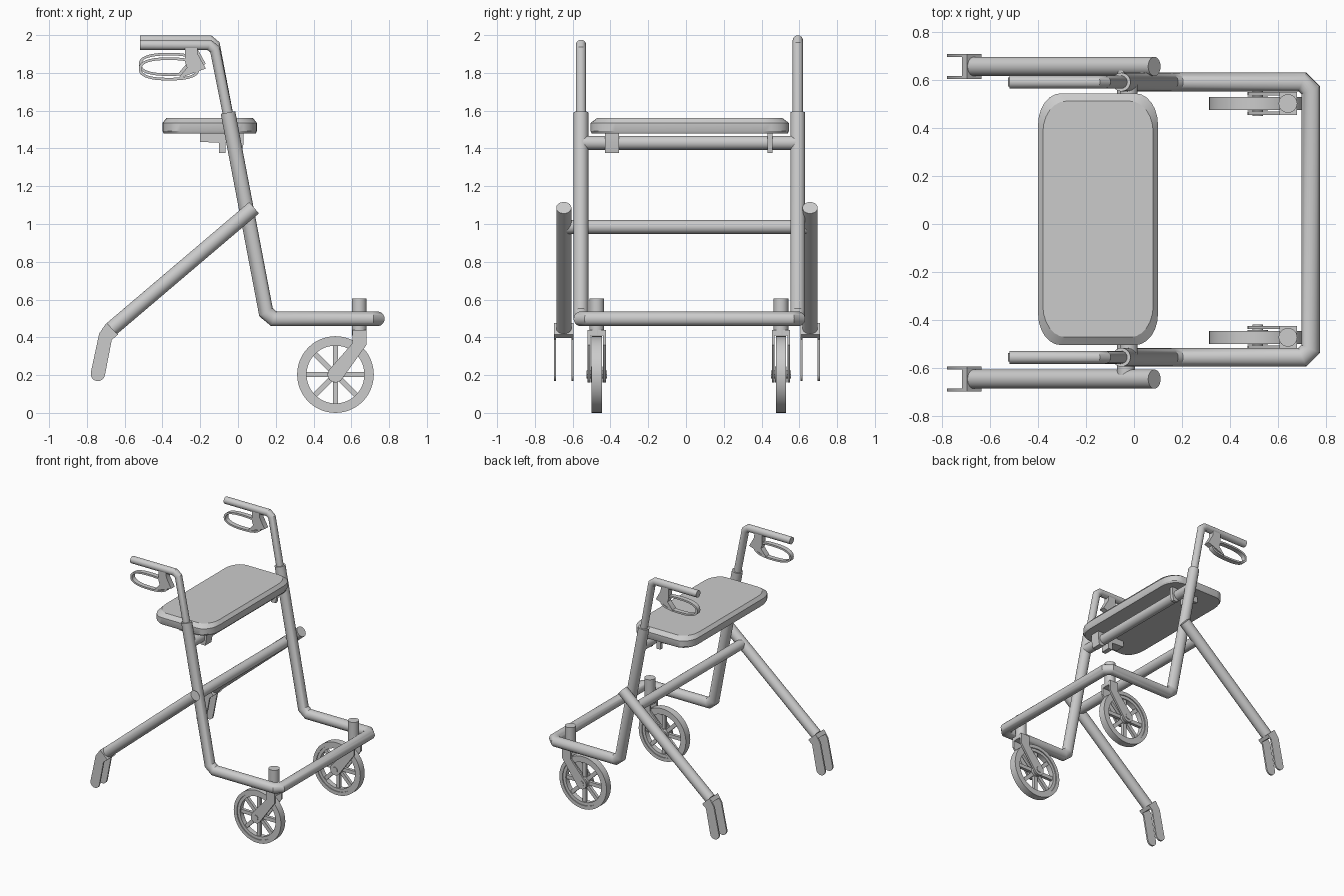
import bpy, bmesh, math
from mathutils import Vector

if "Cube" in bpy.data.objects:
    bpy.data.objects.remove(bpy.data.objects["Cube"])


def loft(name, rings, cyclic=False):
    """Skin a list of equal-length point loops; cap the ends unless cyclic."""
    bm = bmesh.new()
    vs = [[bm.verts.new(p) for p in ring] for ring in rings]
    n = len(vs[0])
    for k in range(len(vs) if cyclic else len(vs) - 1):
        a, b = vs[k], vs[(k + 1) % len(vs)]
        for i in range(n):
            j = (i + 1) % n
            bm.faces.new((a[i], a[j], b[j], b[i]))
    if not cyclic:
        bm.faces.new(vs[0])
        bm.faces.new(vs[-1])
    bmesh.ops.recalc_face_normals(bm, faces=bm.faces)
    me = bpy.data.meshes.new(name)
    bm.to_mesh(me)
    bm.free()
    ob = bpy.data.objects.new(name, me)
    bpy.context.collection.objects.link(ob)
    return ob


def tube(name, pts, r, n=24):
    """Round tube with true mitred corners along a polyline."""
    pts = [Vector(p) for p in pts]
    d = (pts[1] - pts[0]).normalized()
    u = d.orthogonal().normalized()
    w = d.cross(u)
    ring = [pts[0] + r * (math.cos(t) * u + math.sin(t) * w)
            for t in (2 * math.pi * i / n for i in range(n))]
    rings = [ring]
    for k in range(1, len(pts)):
        d = (pts[k] - pts[k - 1]).normalized()
        m = d
        if k < len(pts) - 1:
            m = d + (pts[k + 1] - pts[k]).normalized()
        ring = [p + d * ((pts[k] - p).dot(m) / d.dot(m)) for p in ring]
        rings.append(ring)
    return loft(name, rings)


def chamfer(pts, c):
    """Cut each inner corner of a polyline into two points."""
    pts = [Vector(p) for p in pts]
    out = [pts[0]]
    for a, p, b in zip(pts, pts[1:], pts[2:]):
        out += [p + (a - p).normalized() * c, p + (b - p).normalized() * c]
    return out + [pts[-1]]


def prism(name, prof, y0, y1):
    """Extrude an x-z outline between two y values."""
    return loft(name, [[(x, y, z) for x, z in prof] for y in (y0, y1)])


def arc(cx, cz, r, a0, a1, n=8):
    return [(cx + r * math.cos(math.radians(a0 + (a1 - a0) * i / n)),
             cz + r * math.sin(math.radians(a0 + (a1 - a0) * i / n))) for i in range(n + 1)]


def oval(cx, y, cz, rx, rz, n=48, e=1.0):
    out = []
    for i in range(n):
        c, s = math.cos(2 * math.pi * i / n), math.sin(2 * math.pi * i / n)
        out.append((cx + rx * math.copysign(abs(c) ** e, c), y,
                    cz + rz * math.copysign(abs(s) ** e, s)))
    return out


def band(name, cx, cy, cz, outer, inner, h, e=1.0):
    """Flat ring around the y axis with (rx, rz) outer and inner radii."""
    return loft(name, [oval(cx, cy + y, cz, *rr, e=e) for rr, y in
                       ((outer, -h), (outer, h), (inner, h), (inner, -h))], cyclic=True)


YC = 0.018
YL, YR = YC - 0.574, YC + 0.574

# Main frame: both uprights, lower arms and the front bar in one bent tube
tube("main_frame", chamfer([(-0.053, YL, 1.59), (0.155, YL, 0.498), (0.737, YL, 0.498),
                            (0.737, YR, 0.498), (0.155, YR, 0.498), (-0.053, YR, 1.59)], 0.035), 0.039)
# Cross bars
tube("leg_cross_bar", [(-0.033, -0.645, 0.985), (-0.033, 0.655, 0.985)], 0.037)
tube("seat_cross_bar", [(-0.022, YL, 1.43), (-0.022, YR, 1.43)], 0.037)


# Seat cushion with rounded corners and bevelled rim
def seat_ring(z, ix, iy):
    hx, hy, rx, ry = 0.25 - ix, 0.525 - iy, 0.095, 0.13
    ring = []
    for sx, sy, a0 in ((1, 1, 0), (-1, 1, 90), (-1, -1, 180), (1, -1, 270)):
        for i in range(7):
            t = math.radians(a0 + 15 * i)
            ring.append((-0.15 + sx * (hx - rx) + rx * math.cos(t),
                         0.02 + sy * (hy - ry) + ry * math.sin(t), z))
    return ring


loft("seat", [seat_ring(1.48, 0.006, 0.006), seat_ring(1.492, 0, 0),
              seat_ring(1.535, 0, 0), seat_ring(1.56, 0.02, 0.033)])

# Seat brackets hooked around the cross bar
hook = [(-0.20, 1.485), (-0.20, 1.435), (-0.10, 1.43), (-0.10, 1.375), (-0.065, 1.375),
        (-0.065, 1.43), (-0.02, 1.45), (-0.02, 1.375), (0.02, 1.375), (0.03, 1.43), (0.03, 1.485)]
prism("seat_bracket_left", hook, -0.43, -0.355)
prism("seat_bracket_right", hook, 0.432, 0.458)

for side, s in (("left", -1), ("right", 1)):
    # Push handle
    y = YC + s * 0.574
    top = 1.960 + s * 0.012
    tube("handle_" + side, chamfer([(-0.52, y, top), (-0.127, y, top), (-0.045, y, 1.54)], 0.025), 0.027)
    # Brake mount and loop lever
    prism("brake_mount_" + side,
          [(x, z + top) for x, z in ((-0.28, 0), (-0.215, 0), (-0.212, -0.05), (-0.17, -0.125),
                                     (-0.20, -0.135), (-0.28, -0.165), (-0.315, -0.18),
                                     (-0.31, -0.168), (-0.27, -0.12), (-0.28, -0.09))],
          y - 0.022, y + 0.022)
    band("brake_lever_" + side, -0.365, y, top - 0.127, (0.16, 0.061), (0.145, 0.047), 0.018, e=0.8)

    # Rear leg
    y = 0.005 + s * 0.652
    tube("rear_leg_" + side, [(0.085, y, 1.086), (-0.668, y, 0.446)], 0.04)
    # Rear fork: two bent plates and the bridge on the leg end
    fork = ([(-0.697, 0.475), (-0.735, 0.42)] + arc(-0.742, 0.206, 0.038, 170, 350)
            + [(-0.668, 0.388), (-0.635, 0.415)])
    for t in (-1, 1):
        c = y + t * 0.046
        prism("rear_fork_plate_" + side, fork, c - 0.006, c + 0.006)
    prism("rear_fork_bridge_" + side, [(-0.697, 0.475), (-0.717, 0.447), (-0.655, 0.397), (-0.635, 0.415)],
          y - 0.046, y + 0.046)

    # Front wheel: tyre, rim, spokes, hub
    y = 0.015 + s * 0.4875
    cx, cz = 0.516, 0.203
    band("front_tyre_" + side, cx, y, cz, (0.203, 0.203), (0.176, 0.176), 0.027)
    band("front_rim_" + side, cx, y, cz, (0.177, 0.177), (0.153, 0.153), 0.02)
    for k in range(8):
        a = k * math.pi / 4
        ca, sa = math.cos(a), math.sin(a)
        prism("wheel_spoke_" + side,
              [(cx + u * ca - v * sa, cz + u * sa + v * ca) for u, v in
               ((0.02, -0.014), (0.16, -0.014), (0.16, 0.014), (0.02, 0.014))], y - 0.012, y + 0.012)
    tube("wheel_hub_" + side, [(cx, y - 0.03, cz), (cx, y + 0.03, cz)], 0.042)
    tube("wheel_axle_" + side, [(cx, y - 0.053, cz), (cx, y + 0.053, cz)], 0.022)

    # Front caster fork and its swivel stem
    caster = ([(0.607, 0.44), (0.607, 0.37)] + arc(cx, cz, 0.042, 140, 320)
              + [(0.68, 0.36), (0.68, 0.44)])
    for t in (-1, 1):
        c = y + t * 0.041
        prism("caster_plate_" + side, caster, c - 0.007, c + 0.007)
    prism("caster_bridge_" + side, [(0.607, 0.41), (0.68, 0.41), (0.68, 0.44), (0.607, 0.44)],
          y - 0.048, y + 0.048)
    tube("caster_stem_" + side, [(0.642, y, 0.41), (0.642, y, 0.605)], 0.039)

# Smooth round parts, keep hard edges
for ob in bpy.context.collection.objects:
    ob.select_set(True)
    bpy.context.view_layer.objects.active = ob
bpy.ops.object.shade_smooth_by_angle(angle=math.radians(28))
